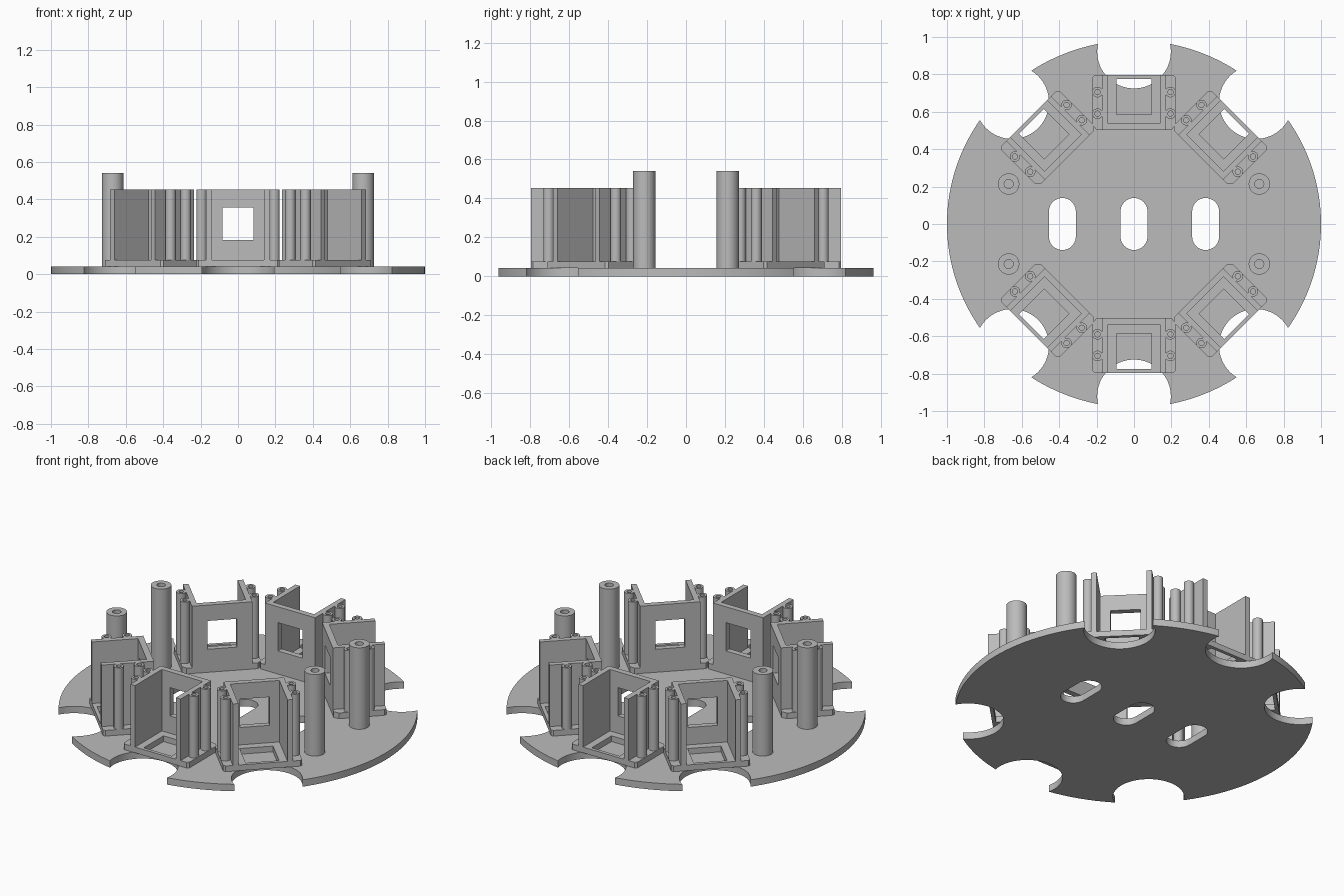
import bpy, bmesh, math
from mathutils import Matrix

if "Cube" in bpy.data.objects:
    bpy.data.objects.remove(bpy.data.objects["Cube"])

grey = bpy.data.materials.new("plain grey")
grey.diffuse_color = (0.5, 0.5, 0.5, 1)
grey.use_nodes = True
grey.node_tree.nodes["Principled BSDF"].inputs["Base Color"].default_value = grey.diffuse_color

PLATE_TOP, FLOOR_TOP, WALL_TOP, POST_TOP = 0.042, 0.077, 0.453, 0.54


def finish(name, bm):
    bmesh.ops.recalc_face_normals(bm, faces=bm.faces)
    me = bpy.data.meshes.new(name)
    bm.to_mesh(me)
    bm.free()
    me.materials.append(grey)
    ob = bpy.data.objects.new(name, me)
    bpy.context.collection.objects.link(ob)
    return ob


def select(ob):
    bpy.ops.object.select_all(action='DESELECT')
    ob.select_set(True)
    bpy.context.view_layer.objects.active = ob


def smooth(ob):
    select(ob)
    bpy.ops.object.shade_smooth_by_angle(angle=math.radians(30))


def prism(name, pts, z0, z1):
    bm = bmesh.new()
    low = [bm.verts.new((x, y, z0)) for x, y in pts]
    high = [bm.verts.new((x, y, z1)) for x, y in pts]
    bm.faces.new(low)
    bm.faces.new(high)
    n = len(pts)
    for i in range(n):
        j = (i + 1) % n
        bm.faces.new((low[i], low[j], high[j], high[i]))
    return finish(name, bm)


def box(name, x0, x1, y0, y1, z0, z1):
    return prism(name, [(x0, y0), (x1, y0), (x1, y1), (x0, y1)], z0, z1)


def arc(cx, cy, rx, ry, a0=0, a1=360, n=64):
    return [(cx + rx * math.cos(math.radians(a0 + (a1 - a0) * i / n)),
             cy + ry * math.sin(math.radians(a0 + (a1 - a0) * i / n))) for i in range(n)]


def cut(ob, cutters):
    for c in cutters:
        c.hide_render = True
        mod = ob.modifiers.new("cut", 'BOOLEAN')
        mod.operation, mod.solver, mod.object = 'DIFFERENCE', 'EXACT', c
        select(ob)
        bpy.ops.object.modifier_apply(modifier=mod.name)
        bpy.data.objects.remove(c)


def tube(name, x, y, r, hole, z0, z1, n=32):
    # hollow round column
    bm = bmesh.new()
    rings = [[bm.verts.new((px, py, z)) for px, py in arc(x, y, rad, rad, n=n)]
             for rad, z in ((r, z0), (r, z1), (hole, z1), (hole, z0))]
    for a, b in zip(rings, rings[1:] + rings[:1]):
        for i in range(n):
            j = (i + 1) % n
            bm.faces.new((a[i], a[j], b[j], b[i]))
    ob = finish(name, bm)
    smooth(ob)
    return ob


BRACKET_ANGLES = (0, 180, 45, -45, 135, -135)  # measured from +y

# base plate with edge notches and three slots
plate = prism("base_plate", arc(0, 0, 1, 0.981, n=160), 0, PLATE_TOP)
cutters = []
for a in BRACKET_ANGLES:
    t = math.radians(a)
    cutters.append(prism("notch", arc(-0.922 * math.sin(t), 0.922 * math.cos(t),
                                      0.197, 0.197), -0.1, 0.1))
for x in (-0.383, 0, 0.383):
    outline = arc(x, 0.067, 0.072, 0.072, 0, 180, 20) + [(x - 0.072, 0.067)] \
        + arc(x, -0.067, 0.072, 0.072, 180, 360, 20) + [(x + 0.072, -0.067)]
    cutters.append(prism("slot", outline, -0.1, 0.1))
cut(plate, cutters)
smooth(plate)

# tall hollow posts
for sx in (-1, 1):
    for sy in (-1, 1):
        tube("tall_post", sx * 0.67, sy * 0.214, 0.057, 0.024, PLATE_TOP, POST_TOP)

# open sensor bracket: back wall with window, side walls, floor with opening
shell = box("bracket_shell", -0.17, 0.17, 0.503, 0.797, PLATE_TOP, WALL_TOP)
cut(shell, [
    box("cavity", -0.138, 0.138, 0.538, 1, FLOOR_TOP, 1),
    box("floor_opening", -0.094, 0.094, 0.585, 0.776, 0, 0.2),
    box("window", -0.083, 0.083, 0.4, 0.6, 0.183, 0.356),
])
parts = [shell]

# side foot and two hollow pillars on each side
for s in (-1, 1):
    foot = [(0.17, 0.503), (0.2, 0.503), (0.222, 0.53), (0.222, 0.785),
            (0.21, 0.797), (0.17, 0.797)]
    parts.append(prism("bracket_foot", [(s * x, y) for x, y in foot], PLATE_TOP, FLOOR_TOP))
    for y in (0.59, 0.705):
        parts.append(tube("bracket_pillar", s * 0.195, y, 0.028, 0.014,
                          FLOOR_TOP, WALL_TOP, 24))

# repeat the bracket around the plate
for a in BRACKET_ANGLES[1:]:
    for p in parts:
        copy = bpy.data.objects.new(p.name, p.data)
        copy.matrix_world = Matrix.Rotation(math.radians(a), 4, 'Z')
        bpy.context.collection.objects.link(copy)
